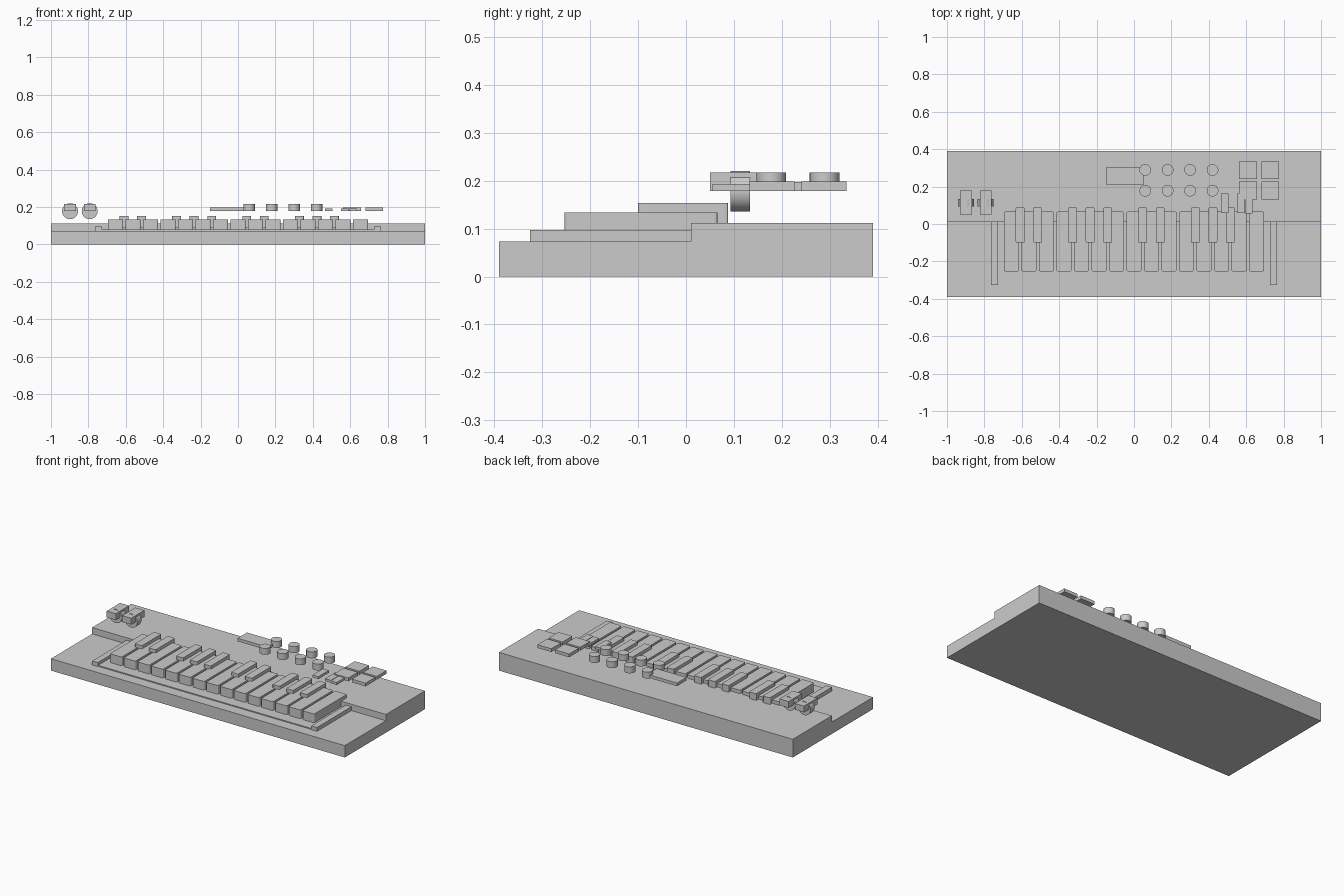
import bpy, bmesh, math
from mathutils import Matrix

if "Cube" in bpy.data.objects:
    bpy.data.objects.remove(bpy.data.objects["Cube"])

grey = bpy.data.materials.new("light_grey")
grey.diffuse_color = (0.6, 0.6, 0.6, 1)
grey.use_nodes = True
grey.node_tree.nodes["Principled BSDF"].inputs["Base Color"].default_value = grey.diffuse_color


def finish(name, bm):
    bmesh.ops.recalc_face_normals(bm, faces=bm.faces)
    me = bpy.data.meshes.new(name)
    bm.to_mesh(me)
    bm.free()
    me.materials.append(grey)
    ob = bpy.data.objects.new(name, me)
    bpy.context.collection.objects.link(ob)
    return ob


def box(name, x0, x1, y0, y1, z0, z1, round_corners=0):
    bm = bmesh.new()
    bmesh.ops.create_cube(bm, size=1)
    for v in bm.verts:
        v.co.x = x1 if v.co.x > 0 else x0
        v.co.y = y1 if v.co.y > 0 else y0
        v.co.z = z1 if v.co.z > 0 else z0
    if round_corners:
        upright = [e for e in bm.edges
                   if abs(e.verts[0].co.z - e.verts[1].co.z) > 1e-5]
        bmesh.ops.bevel(bm, geom=upright, offset=round_corners, segments=3,
                        profile=0.5, affect='EDGES')
    return finish(name, bm)


def cylinder(name, centre, radius, depth, along_y=False):
    bm = bmesh.new()
    bmesh.ops.create_cone(bm, cap_ends=True, segments=32, radius1=radius,
                          radius2=radius, depth=depth)
    if along_y:
        bm.transform(Matrix.Rotation(math.pi / 2, 4, 'X'))
    bm.transform(Matrix.Translation(centre))
    for f in bm.faces:
        f.smooth = len(f.verts) == 4
    for e in bm.edges:
        if e.calc_face_angle(0) > 0.6:
            e.smooth = False
    return finish(name, bm)


# Stepped case, extruded side profile
bm = bmesh.new()
profile = [(-0.39, 0), (0.39, 0), (0.39, 0.112), (0.01, 0.112),
           (0.01, 0.073), (-0.39, 0.073)]
face = bm.faces.new([bm.verts.new((-1, y, z)) for y, z in profile])
ext = bmesh.ops.extrude_face_region(bm, geom=[face])
bmesh.ops.translate(bm, vec=(2, 0, 0), verts=[
    g for g in ext["geom"] if isinstance(g, bmesh.types.BMVert)])
finish("case", bm)

# Key bed and side rails
box("key_bed", -0.73, 0.73, -0.322, 0.012, 0.07, 0.079)
for side, x in (("left", -0.746), ("right", 0.746)):
    box("rail_" + side, x - 0.019, x + 0.019, -0.325, 0.012, 0.07, 0.097)

# Two octaves of keys plus one
PITCH = 0.0936
for i in range(15):
    x = (i - 7) * PITCH
    box(f"white_key_{i}", x - 0.04, x + 0.04, -0.253, 0.066, 0.078, 0.133, 0.007)
    if i < 14 and i % 7 not in (2, 6):
        b = x + PITCH / 2
        box(f"black_key_{i}", b - 0.024, b + 0.024, -0.1, 0.088, 0.09, 0.153, 0.006)

# Control panel parts, hovering above the case
BASE = 0.178
box("display", -0.15, 0.053, 0.21, 0.302, BASE, 0.197)
for y in (0.178, 0.289):
    for i in range(4):
        cylinder("knob", (0.06 + 0.12 * i, y, BASE + 0.0195), 0.031, 0.039)
for x0, x1 in ((0.561, 0.658), (0.682, 0.776)):
    for y0 in (0.132, 0.241):
        box("pad", x0, x1, y0, y0 + 0.094, BASE, 0.198)
for x0, y0, y1 in ((0.465, 0.06, 0.162), (0.55, 0.06, 0.162), (0.593, 0.055, 0.135)):
    box("button", x0, x0 + 0.04, y0, y1, BASE, 0.193)

# Two wheels with their holders
for x in (-0.898, -0.793):
    box("wheel_holder", x - 0.031, x + 0.031, 0.05, 0.18, BASE, 0.217)
    cylinder("wheel", (x, 0.113, 0.178), 0.0425, 0.04, along_y=True)
